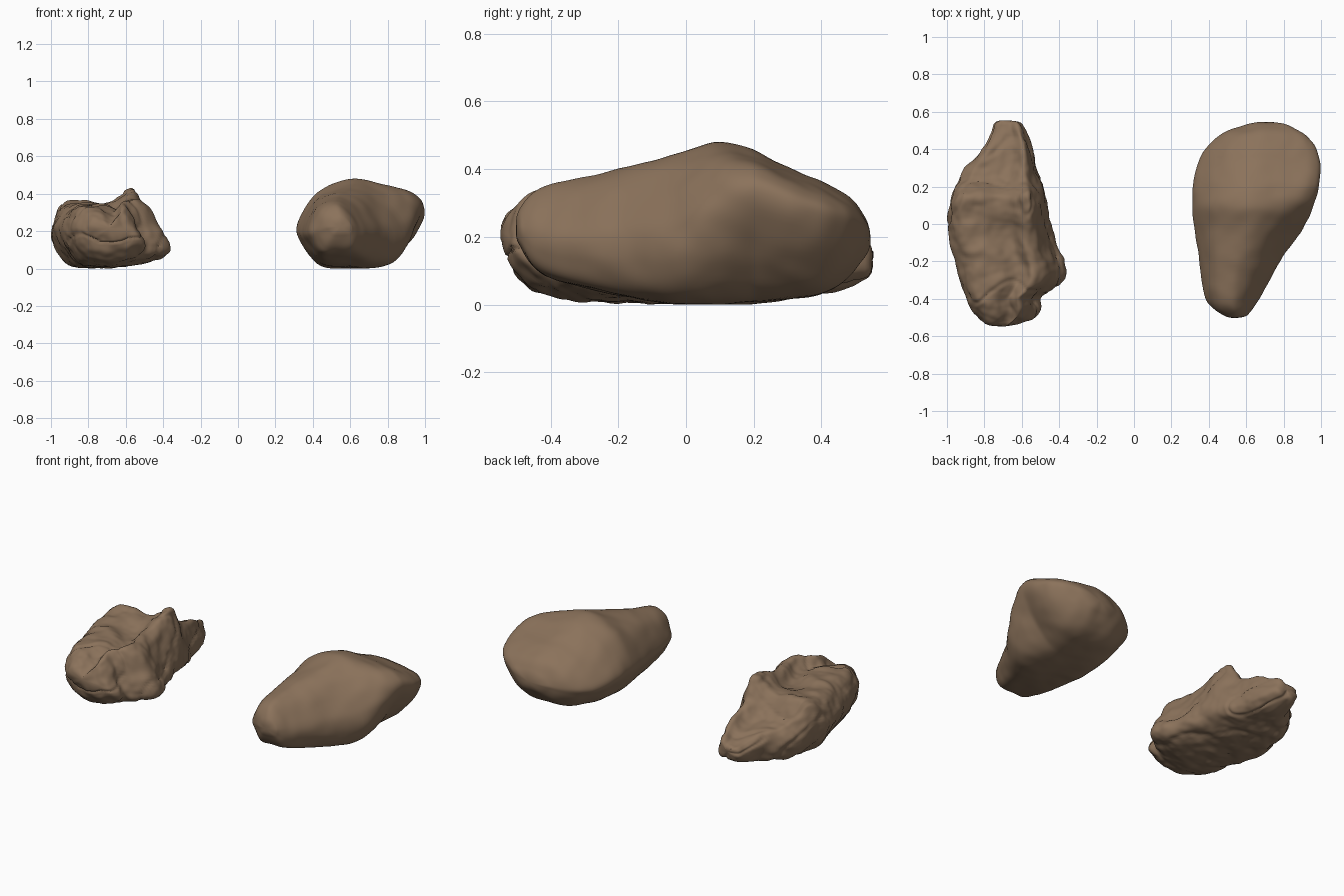
import bpy
import bmesh
from mathutils import Vector, noise

if "Cube" in bpy.data.objects:
    bpy.data.objects.remove(bpy.data.objects["Cube"], do_unlink=True)

stone = bpy.data.materials.new("brown_stone")
stone.use_nodes = True
stone.diffuse_color = (0.26, 0.17, 0.105, 1)
stone.node_tree.nodes["Principled BSDF"].inputs["Base Color"].default_value = stone.diffuse_color


def spline(points, steps, closed):
    """Smooth curve through points of any dimension."""
    n = len(points)
    pts = [Vector(p) for p in points]
    pick = (lambda i: pts[i % n]) if closed else (lambda i: pts[min(max(i, 0), n - 1)])
    out = []
    for i in range(n if closed else n - 1):
        a, b, c, d = (pick(i + k) for k in (-1, 0, 1, 2))
        for s in range(steps):
            t = s / steps
            out.append(b + (c - a) * (t / 2) + (a * 2 - b * 5 + c * 4 - d) * (t * t / 2)
                       + (b * 3 - a - c * 3 + d) * (t ** 3 / 2))
    if not closed:
        out.append(pts[-1])
    return out


def make_rock(name, front, back, blend, spans_x, spans_z, relief):
    """Loft along y from the front section to the back section, then roughen."""
    front_shape, back_shape = (spline(s, 8, True) for s in (front, back))
    count = len(front_shape)
    # each station is y, then centre and half size across and up
    stations = [(y, (a + b) / 2, (b - a) / 2, (c + d) / 2, (d - c) / 2)
                for (y, a, b), (c, d) in zip(spans_x, spans_z)]
    bm = bmesh.new()
    rings = []
    for y, cx, hx, cz, hz in [tuple(s) for s in spline(stations, 8, False)]:
        t = min(max((y - blend[0]) / (blend[1] - blend[0]), 0), 1)
        shape = [f.lerp(b, t) for f, b in zip(front_shape, back_shape)]
        rings.append([bm.verts.new((cx + u * hx, y, cz + v * hz)) for u, v in shape])

    def bridge(r, q):
        for i in range(count):
            j = (i + 1) % count
            bm.faces.new((r[i], r[j], q[j], q[i]))

    for r, q in zip(rings, rings[1:]):
        bridge(r, q)
    # rounded ends: shrinking rings closed by a tip
    for ring, way in ((rings[0], -1), (rings[-1], 1)):
        mid = sum((v.co for v in ring), Vector()) / count
        last = ring
        for size, out in ((0.75, 0.009), (0.4, 0.014)):
            new = [bm.verts.new(mid + (v.co - mid) * size + Vector((0, way * out, 0))) for v in ring]
            bridge(last, new)
            last = new
        tip = bm.verts.new(mid + Vector((0, way * 0.015, 0)))
        for i in range(count):
            bm.faces.new((last[i], last[(i + 1) % count], tip))
    bmesh.ops.recalc_face_normals(bm, faces=bm.faces)
    for _ in range(2):
        bmesh.ops.smooth_vert(bm, verts=bm.verts, factor=0.5,
                              use_axis_x=True, use_axis_y=True, use_axis_z=True)
    bm.normal_update()
    moves = [(v, v.normal * relief(v.co)) for v in bm.verts]
    for v, move in moves:
        v.co += move
        v.co.z = max(v.co.z, 0)
    mesh = bpy.data.meshes.new(name)
    bm.to_mesh(mesh)
    bm.free()
    mesh.materials.append(stone)
    obj = bpy.data.objects.new(name, mesh)
    bpy.context.collection.objects.link(obj)
    bpy.ops.object.select_all(action="DESELECT")
    obj.select_set(True)
    bpy.context.view_layer.objects.active = obj
    bpy.ops.object.shade_smooth_by_angle(angle=0.8)


def worn(p):
    return 0.008 * noise.noise(p * 5) + 0.004 * noise.noise(p * 13)


def cragged(p):
    # broad lumps, small chips, and narrow cracks running along the rock
    crack = max(0, 1 - abs(noise.noise(Vector((p.x * 4, p.y * 2.5, p.z * 5)))) / 0.07)
    return (0.01 * noise.noise(p * 5) + 0.013 * noise.noise(p * 11)
            + 0.005 * noise.noise(p * 25) - 0.008 * crack)


# smooth boulder: sloping side in front, undercut side behind
make_rock(
    "smooth_boulder",
    [(-1, 0), (-.65, .72), (-.1, 1), (.32, .88), (.7, .48), (.97, 0),
     (.98, -.5), (.7, -.94), (-.1, -1), (-.6, -.92), (-.92, -.42)],
    [(-1, -.02), (-.67, .64), (-.1, 1), (.5, .86), (.88, .74), (1, .4),
     (.74, -.36), (.36, -.9), (-.1, -1), (-.6, -.93), (-.92, -.42)],
    (-.05, .2),
    [(-.49, .48, .61), (-.45, .42, .64), (-.38, .38, .68), (-.2, .35, .78), (0, .32, .92),
     (.1, .315, .965), (.2, .32, .985), (.3, .345, 1), (.4, .385, .98), (.48, .46, .92), (.53, .58, .83)],
    [(.175, .28), (.11, .33), (.07, .355), (.03, .4), (.005, .45),
     (0, .48), (.005, .457), (.015, .41), (.03, .365), (.08, .32), (.14, .26)],
    worn)

# craggy boulder: grooved plateau in front, a short steep peak, then a low tail
make_rock(
    "craggy_boulder",
    [(-1, .2), (-.75, .8), (-.3, .9), (.12, .68), (.36, 1), (.56, .8), (.8, .15),
     (1, -.35), (.9, -.68), (.48, -.9), (-.1, -1), (-.6, -.93), (-.88, -.4)],
    [(-1, .15), (-.8, .6), (-.4, .64), (.15, .66), (.52, 1), (.72, .94), (.86, .4),
     (1, -.3), (.88, -.68), (.48, -.9), (-.1, -1), (-.66, -.94), (-.93, -.42)],
    (-.15, .1),
    [(-.53, -.8, -.59), (-.5, -.84, -.53), (-.45, -.87, -.5), (-.4, -.89, -.5), (-.36, -.91, -.44),
     (-.28, -.94, -.36), (-.2, -.96, -.37), (-.1, -.98, -.41), (0, -1, -.44), (.08, -.995, -.46),
     (.16, -.97, -.48), (.23, -.94, -.5), (.3, -.9, -.52), (.4, -.81, -.54), (.54, -.74, -.6)],
    [(.16, .27), (.1, .305), (.05, .33), (.03, .35), (.02, .36),
     (.01, .365), (.005, .365), (.005, .37), (.005, .39), (.005, .42),
     (.005, .42), (.01, .31), (.02, .28), (.03, .25), (.08, .18)],
    cragged)
